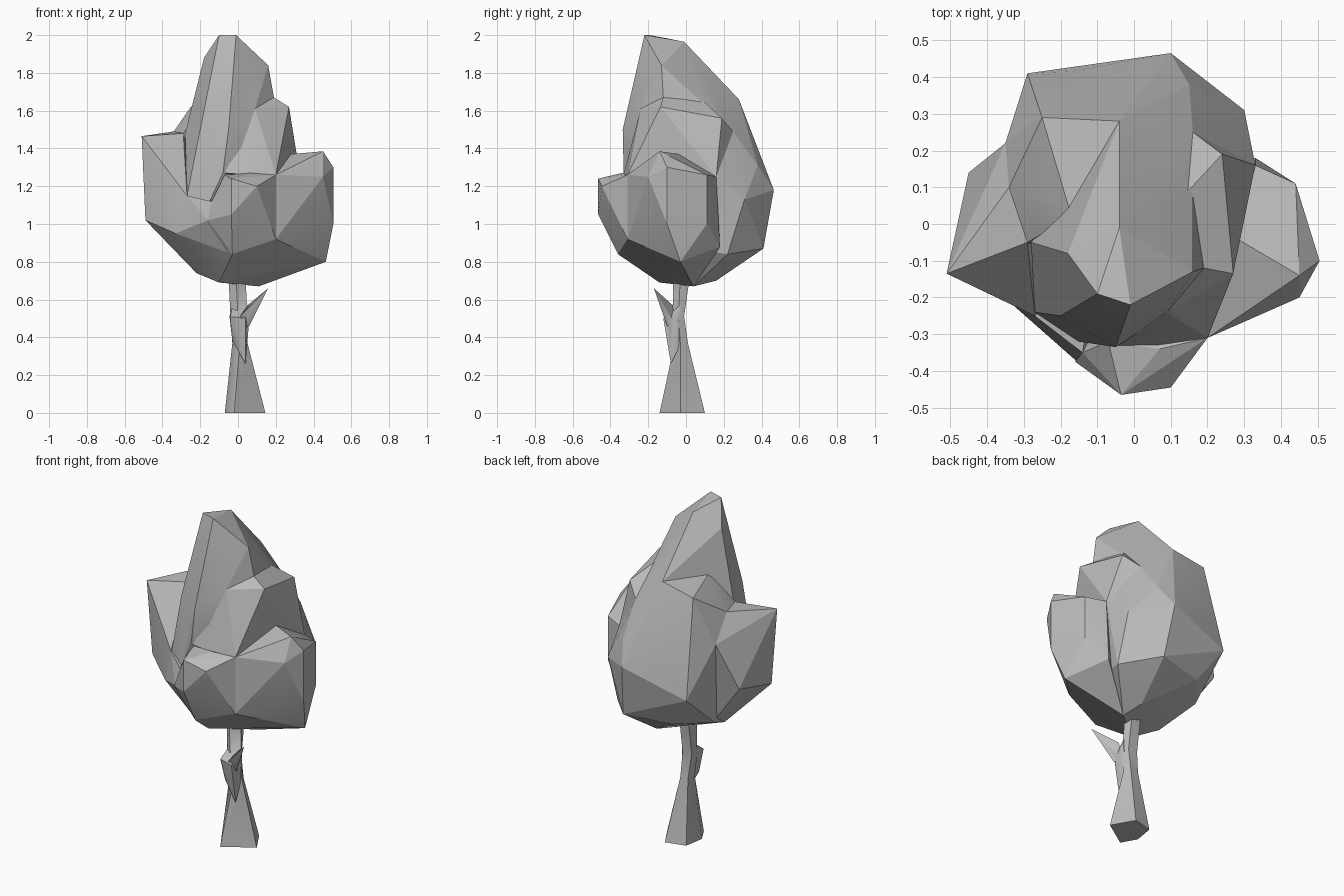
import bpy
import bmesh
import math
from mathutils import Vector

SCALE = 0.01  # points below are written in hundredths of a unit

default_cube = bpy.data.objects.get("Cube")
if default_cube:
    bpy.data.objects.remove(default_cube, do_unlink=True)


def make_material(name, value):
    """Plain matte material with one flat colour."""
    material = bpy.data.materials.new(name)
    material.use_nodes = True
    colour = (value, value, value, 1)
    material.diffuse_color = colour
    shader = material.node_tree.nodes["Principled BSDF"]
    shader.inputs["Base Color"].default_value = colour
    shader.inputs["Roughness"].default_value = 1
    return material


grey = make_material("plain grey", 0.5)


def link_mesh(name, bm):
    """Turn a bmesh into a linked object with the shared material."""
    bmesh.ops.recalc_face_normals(bm, faces=bm.faces)
    mesh = bpy.data.meshes.new(name)
    bm.to_mesh(mesh)
    bm.free()
    mesh.materials.append(grey)
    obj = bpy.data.objects.new(name, mesh)
    bpy.context.collection.objects.link(obj)
    return obj


def faceted_lump(name, corners):
    """Low-poly lump: the convex hull around its corner points."""
    bm = bmesh.new()
    for corner in corners:
        bm.verts.new(Vector(corner) * SCALE)
    hull = bmesh.ops.convex_hull(bm, input=bm.verts)
    spare = {v for v in hull["geom_interior"] + hull["geom_unused"]
             if isinstance(v, bmesh.types.BMVert)}
    bmesh.ops.delete(bm, geom=list(spare), context="VERTS")
    return link_mesh(name, bm)


def loft(name, rings):
    """Skin a stack of rings that share one corner count, capped at both ends."""
    bm = bmesh.new()
    loops = [[bm.verts.new(Vector(p) * SCALE) for p in ring] for ring in rings]
    for lower, upper in zip(loops, loops[1:]):
        for i in range(len(lower)):
            j = (i + 1) % len(lower)
            bm.faces.new((lower[i], lower[j], upper[j], upper[i]))
    bm.faces.new(loops[0][::-1])
    bm.faces.new(loops[-1])
    return link_mesh(name, bm)


def activate(obj):
    bpy.ops.object.select_all(action="DESELECT")
    obj.select_set(True)
    bpy.context.view_layer.objects.active = obj


def merge(base, others):
    """Weld overlapping solids into one outer skin."""
    activate(base)
    for other in others:
        modifier = base.modifiers.new("weld", "BOOLEAN")
        modifier.operation = "UNION"
        modifier.solver = "EXACT"
        modifier.object = other
        bpy.ops.object.modifier_apply(modifier=modifier.name)
        bpy.data.objects.remove(other, do_unlink=True)


# Main crown: rounded back and underside
foliage = faceted_lump("foliage", [
    (-4, 28, 166), (-25, 29, 162), (16, 25, 149), (11, 5, 150),
    (30, 31, 113), (15, 38, 131), (10, 46.5, 118), (-17, 41.5, 119),
    (-29, 41, 106), (13, 41, 87), (-16, 34, 86), (30, 22, 84), (33, 16, 125),
    (-35, 22, 134), (-30, 16, 84), (11, 4, 67), (-10, -14, 69),
    (-22, -5, 74), (8, 16, 70), (20, -31, 92), (-3, -35, 84), (-16, -34, 100)])

# Tall leaning spire
spire = faceted_lump("spire", [
    (-10, -19, 200), (-1, -22, 200), (-4, -1, 196.5), (-18, -8, 188),
    (16, -13, 184), (19, -12, 167), (11, 5, 169), (-4, 28, 166),
    (16, 25, 149), (-17, 2, 165), (-5, -33.5, 150), (9, -24, 161),
    (-20, -25, 150), (-28, -5, 148), (-27, -24, 115), (-15, -32, 112),
    (-8, -33, 127), (9, -25, 130), (10, 10, 110)])

# Ledge behind the spire, reaching down to the side lobe
ledge = faceted_lump("ledge", [
    (-17, 2, 165), (-4, 28, 166), (-25, 29, 162), (-29, -5, 148),
    (-34, 10, 149), (-35, 22, 134), (-20, -5, 115), (-10, 15, 115)])

# Shoulder beside the spire
shoulder = faceted_lump("shoulder", [
    (19, -12, 167), (27, -13.5, 162), (24, 19, 156), (11, 5, 169),
    (16, 25, 149), (9, -24, 161), (7, -33, 126), (-7, -33, 127),
    (20, -31, 126), (28, -4, 137), (33, 16, 125), (0, 0, 120)])

# Right and left side lobes
right_lobe = faceted_lump("right_lobe", [
    (-51, -13.5, 146.5), (-34, 10, 149), (-29, -5, 148), (-27, -25, 115),
    (-49, -11, 102), (-45, 14, 107), (-35, 22, 134), (-22, -5, 74),
    (-33, -22, 95), (-10, -14, 69), (-28, 12, 84)])
left_lobe = faceted_lump("left_lobe", [
    (45, -14, 138.5), (50.5, -10, 130), (44, 11, 126), (28, -4, 137),
    (50.5, -10, 100), (45, -20, 125), (44, 11, 100), (46.5, -3, 80),
    (33, 16, 125), (33, 18, 88), (20, -31, 126), (20, -31, 92),
    (11, 4, 67), (-10, -14, 69)])

# Low front lobe, and the slope that joins it to the right lobe
front_lobe = faceted_lump("front_lobe", [
    (-3.5, -46.5, 124), (10, -44.5, 120), (-3.5, -46.5, 105), (-3, -36, 84),
    (-16, -37.5, 102), (-14, -35, 112), (20, -31, 92), (20, -31, 126),
    (7, -34, 127), (-7, -32, 126), (-10, -14, 69), (20, -10, 90)])
front_slope = faceted_lump("front_slope", [
    (-27, -25, 115), (-14, -35, 112), (-16, -37, 102), (-33, -22, 95),
    (-22, -5, 74), (-10, -14, 69), (-3, -35, 84), (-10, -10, 110)])

merge(foliage, [spire, ledge, shoulder, right_lobe, left_lobe,
                front_lobe, front_slope])

# Flared five-sided trunk that narrows and leans
trunk = loft("trunk", [
    [(-7, -5, 0), (-2, -14, 0), (14.5, -3, 0), (7, 10, 0), (-5, 7, 0)],
    [(-3, -4, 37), (1, -6, 37), (5, -3, 37), (3, 1, 37), (-2, 1, 37)],
    [(-4, -5, 51), (0, -7, 51), (5, -4, 51), (3, -1, 51), (-3, -1, 51)],
    [(-5, -3, 72), (-1, -7, 72), (4, -3, 72), (3, 2, 72), (-3, 2, 72)]])

# Broken twig and the wedge it grows from
wedge = faceted_lump("twig_wedge", [
    (4, -8, 26), (-3, -8, 38), (-4.5, -8, 51), (-4, -11, 51), (4, -12, 50),
    (6, -6, 50), (5, -3, 57), (-3, -3, 57), (-2, -3, 40), (4, -3, 36)])
twig = faceted_lump("twig", [
    (16, -17, 66), (6, -10, 46), (5, -7, 57), (1, -11, 51), (2, -5, 45)])
merge(trunk, [wedge, twig])

# Facets stay crisp, only nearly flat joins are softened
for part, angle in ((foliage, 12), (trunk, 60)):
    activate(part)
    bpy.ops.object.shade_smooth_by_angle(angle=math.radians(angle))
